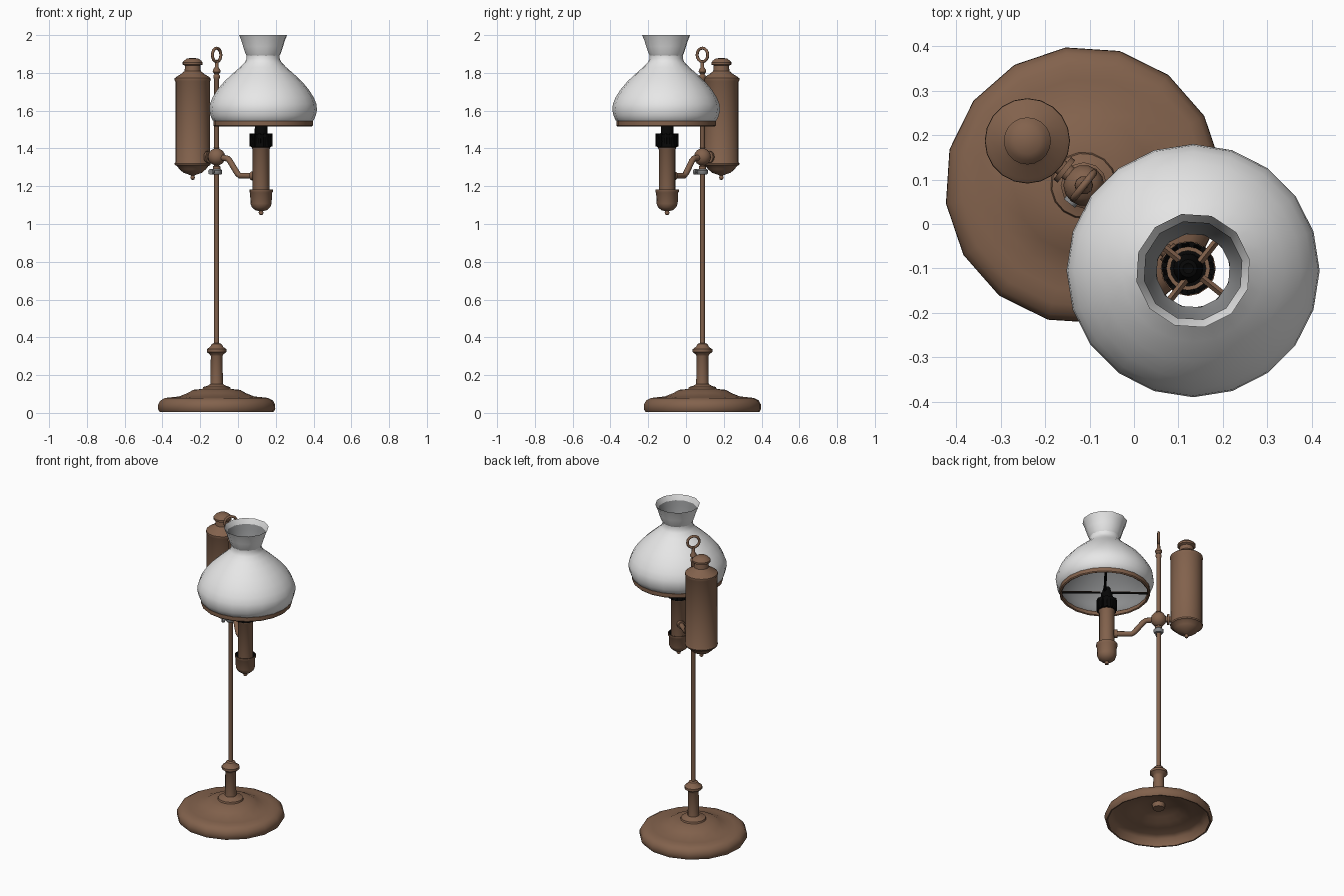
import bpy, bmesh, math
from mathutils import Vector

if "Cube" in bpy.data.objects:
    bpy.data.objects.remove(bpy.data.objects["Cube"])


def material(name, rgb):
    m = bpy.data.materials.new(name)
    m.diffuse_color = (*rgb, 1)
    m.use_nodes = True
    m.node_tree.nodes["Principled BSDF"].inputs["Base Color"].default_value = m.diffuse_color
    return m


BROWN = material("bronze brown", (0.225, 0.122, 0.073))
WHITE = material("milk white", (0.8, 0.8, 0.8))
GREY = material("shade lining grey", (0.26, 0.265, 0.27))
BLACK = material("burnt black", (0.002, 0.002, 0.002))
STEEL = material("steel grey", (0.24, 0.245, 0.25))

POLE = (-0.113, 0.087)
TANK = (-0.24, 0.187)
BURNER = (0.122, -0.1)
SHADE = (0.133, -0.105)
ARM = math.atan2(BURNER[1] - POLE[1], BURNER[0] - POLE[0])


def finish(name, bm, mat, angle=40):
    me = bpy.data.meshes.new(name)
    bm.to_mesh(me)
    bm.free()
    ob = bpy.data.objects.new(name, me)
    bpy.context.collection.objects.link(ob)
    me.materials.append(mat)
    bpy.ops.object.select_all(action='DESELECT')
    ob.select_set(True)
    bpy.context.view_layer.objects.active = ob
    bpy.ops.object.shade_smooth_by_angle(angle=math.radians(angle))
    return ob


def lathe(name, centre, profile, mat, sides=16, phase=0.0, angle=40):
    """Revolve (radius, height) points, listed bottom to top, about a vertical axis."""
    bm = bmesh.new()
    rings = []
    for r, z in profile:
        if r == 0:
            rings.append([bm.verts.new((*centre, z))] * sides)
        else:
            rings.append([bm.verts.new((centre[0] + r * math.cos(phase + math.tau * i / sides),
                                        centre[1] + r * math.sin(phase + math.tau * i / sides), z))
                          for i in range(sides)])
    for a, b in zip(rings, rings[1:]):
        for i in range(sides):
            j = (i + 1) % sides
            bm.faces.new(list(dict.fromkeys((a[i], a[j], b[j], b[i]))))
    return finish(name, bm, mat, angle)


def tube(name, points, radius, mat, sides=10, twist=0.0):
    """Sweep a round section along a path lying in one vertical plane."""
    pts = [Vector(p) for p in points]
    side = Vector((-math.sin(ARM + twist), math.cos(ARM + twist), 0))
    bm = bmesh.new()
    rings = []
    for k, p in enumerate(pts):
        d = (pts[min(k + 1, len(pts) - 1)] - pts[max(k - 1, 0)]).normalized()
        up = d.cross(side).normalized()
        rings.append([bm.verts.new(p + radius * (side * math.cos(math.tau * i / sides)
                                                 + up * math.sin(math.tau * i / sides)))
                      for i in range(sides)])
    for a, b in zip(rings, rings[1:]):
        for i in range(sides):
            j = (i + 1) % sides
            bm.faces.new((a[i], a[j], b[j], b[i]))
    bm.faces.new(rings[0])
    bm.faces.new(rings[-1])
    bmesh.ops.recalc_face_normals(bm, faces=bm.faces)
    return finish(name, bm, mat)


def along(centre, dist, z, twist=0.0):
    return (centre[0] + dist * math.cos(ARM + twist), centre[1] + dist * math.sin(ARM + twist), z)


# Hollow foot: inner bowl with centre boss, rim, stepped top
lathe("base", POLE, [(0, 0.09), (0.034, 0.09), (0.038, 0.118), (0.07, 0.118), (0.12, 0.102), (0.16, 0.085),
                     (0.2, 0.074), (0.26, 0.066), (0.288, 0.052), (0.296, 0.006), (0.304, 0.005), (0.313, 0.02),
                     (0.312, 0.045), (0.3, 0.066), (0.275, 0.079), (0.24, 0.083), (0.2, 0.087), (0.155, 0.105),
                     (0.125, 0.122), (0.075, 0.127), (0.072, 0.137), (0.05, 0.143),
                     (0.035, 0.152), (0, 0.152)], BROWN, 16, math.radians(7.5), 55)
lathe("base_column", POLE, [(0.035, 0.14), (0.033, 0.16), (0.031, 0.3), (0.036, 0.31), (0.052, 0.322),
                            (0.052, 0.337), (0.034, 0.35), (0.026, 0.365), (0.012, 0.37)], BROWN, 12)

# Pole with finial and ring handle
lathe("pole", POLE, [(0.013, 0.36), (0.013, 1.765), (0.018, 1.775), (0.018, 1.785), (0.011, 1.793),
                     (0.021, 1.805), (0.02, 1.815), (0.01, 1.83), (0.009, 1.865), (0, 1.87)], BROWN, 10)
bm = bmesh.new()
major, minor, n, m = 0.036, 0.008, 16, 8
across = Vector((-math.sin(ARM), math.cos(ARM), 0))
normal = Vector((math.cos(ARM), math.sin(ARM), 0))
grid = []
for i in range(n):
    a = math.tau * i / n
    out = across * math.cos(a) + Vector((0, 0, math.sin(a)))
    c = Vector((*POLE, 1.895)) + out * major
    grid.append([bm.verts.new(c + minor * (out * math.cos(math.tau * j / m) + normal * math.sin(math.tau * j / m)))
                 for j in range(m)])
for i in range(n):
    for j in range(m):
        bm.faces.new((grid[i][j], grid[(i + 1) % n][j], grid[(i + 1) % n][(j + 1) % m], grid[i][(j + 1) % m]))
bmesh.ops.recalc_face_normals(bm, faces=bm.faces)
finish("ring_handle", bm, BROWN, 60)

# Sliding joint: ball, clamp and thumbscrew
ball = [(0.046 * math.cos(math.radians(t)), 1.355 + 0.046 * math.sin(math.radians(t))) for t in range(-75, 76, 25)]
lathe("joint_ball", POLE, [(0.02, 1.29), (0.02, 1.305)] + ball + [(0.017, 1.405), (0, 1.405)], BROWN, 14)
lathe("clamp_collar", POLE, [(0, 1.262), (0.024, 1.262), (0.029, 1.268), (0.029, 1.284), (0.022, 1.291),
                             (0, 1.291)], STEEL, 12)
tube("thumbscrew", [along(POLE, t, 1.276, -math.pi / 2) for t in (0.02, 0.046)], 0.006, STEEL, 8, -math.pi / 2)
tube("thumbscrew_head", [along(POLE, t, 1.276, -math.pi / 2) for t in (0.038, 0.052)], 0.016, STEEL, 10,
     -math.pi / 2)

# Arms to the burner and to the tank
tube("burner_arm", [along(POLE, d, z) for d, z in
                    ((0.03, 1.352), (0.075, 1.346), (0.088, 1.335), (0.14, 1.268), (0.156, 1.255), (0.27, 1.255))],
     0.016, BROWN)
tube("burner_arm_flange", [along(BURNER, d, 1.255) for d in (-0.062, -0.04)], 0.024, BROWN, 12)
tube("tank_arm", [along(POLE, d, 1.355) for d in (-0.1, -0.03)], 0.018, BROWN)
tube("tank_arm_flange", [along(POLE, d, 1.355) for d in (-0.062, -0.05)], 0.032, BROWN, 12)

# Oil tank
lathe("oil_tank", TANK, [(0, 1.232), (0.009, 1.237), (0.012, 1.247), (0.008, 1.257), (0.022, 1.262), (0.05, 1.272),
                         (0.07, 1.29), (0.083, 1.307), (0.094, 1.312), (0.096, 1.32), (0.092, 1.327), (0.092, 1.755),
                         (0.096, 1.762), (0.095, 1.772), (0.085, 1.78), (0.06, 1.795), (0.043, 1.81), (0.04, 1.838),
                         (0.053, 1.844), (0.053, 1.856), (0.044, 1.866), (0.03, 1.876), (0, 1.88)], BROWN, 20)

# Burner: drip cup with sooty inside, tube and black gallery
lathe("drip_cup", BURNER, [(0, 1.047), (0.01, 1.05), (0.013, 1.06), (0.01, 1.068), (0.03, 1.073), (0.048, 1.088),
                           (0.056, 1.108), (0.058, 1.165), (0.062, 1.17), (0.062, 1.183), (0.059, 1.183)], BROWN, 16)
lathe("cup_inside", BURNER, [(0.043, 1.13), (0.055, 1.13), (0.0592, 1.183)], BLACK, 16)
lathe("burner_tube", BURNER, [(0.044, 1.11), (0.044, 1.395), (0.048, 1.4), (0.048, 1.41), (0, 1.41)], BROWN, 16)
lathe("gallery", BURNER, [(0.048, 1.405), (0.054, 1.408), (0.054, 1.42), (0.05, 1.435), (0.052, 1.455),
                          (0.06, 1.475), (0.056, 1.475), (0.048, 1.462), (0.034, 1.462), (0.033, 1.525),
                          (0.026, 1.535), (0.02, 1.56), (0.012, 1.563), (0, 1.555)], BLACK, 16)
for k in range(12):
    p = along(BURNER, 0.054, 0, math.tau * k / 12)[:2]
    lathe("gallery_tooth", p, [(0, 1.41), (0.008, 1.41), (0.008, 1.478), (0, 1.478)], BLACK, 4, math.tau * k / 12)
lathe("gallery_ring", BURNER, [(0.049, 1.466), (0.04, 1.466)], BROWN, 16)

# Shade holder: ring and four spokes, sooty on the underside
lathe("shade_ring", SHADE, [(0.25, 1.52), (0.258, 1.516), (0.264, 1.522), (0.264, 1.545), (0.258, 1.548),
                            (0.25, 1.542), (0.25, 1.52)], BROWN, 20)
for k in range(4):
    t = k * math.pi / 2
    spoke = tube("shade_spoke", [along(SHADE, d, 1.528, t) for d in (0.025, 0.254)], 0.008, BROWN, 4, t)
    spoke.data.materials.append(BLACK)
    for f in spoke.data.polygons:
        f.material_index = int(f.normal.z < -0.1)

# Glass shade with flared top, grey lining inside
glass = [(0.256, 1.54), (0.268, 1.55), (0.279, 1.575), (0.285, 1.605), (0.282, 1.635), (0.268, 1.67),
         (0.243, 1.71), (0.205, 1.755), (0.16, 1.797), (0.122, 1.83), (0.097, 1.856), (0.088, 1.875), (0.088, 1.892)]
flare = [(0.088, 1.89), (0.096, 1.905), (0.108, 1.94), (0.117, 1.97), (0.13, 2.0)]
lathe("glass_shade", SHADE, glass, WHITE, 20, 0, 60)
lathe("shade_lining", SHADE, [(r - 0.005, z - 0.003) for r, z in reversed(glass)], GREY, 20, 0, 60)
lathe("shade_flare", SHADE, flare, WHITE, 12, 0.2, 35)
lathe("flare_lining", SHADE, [(r - 0.004, z) for r, z in reversed(flare[:4])], GREY, 12, 0.2, 35)
